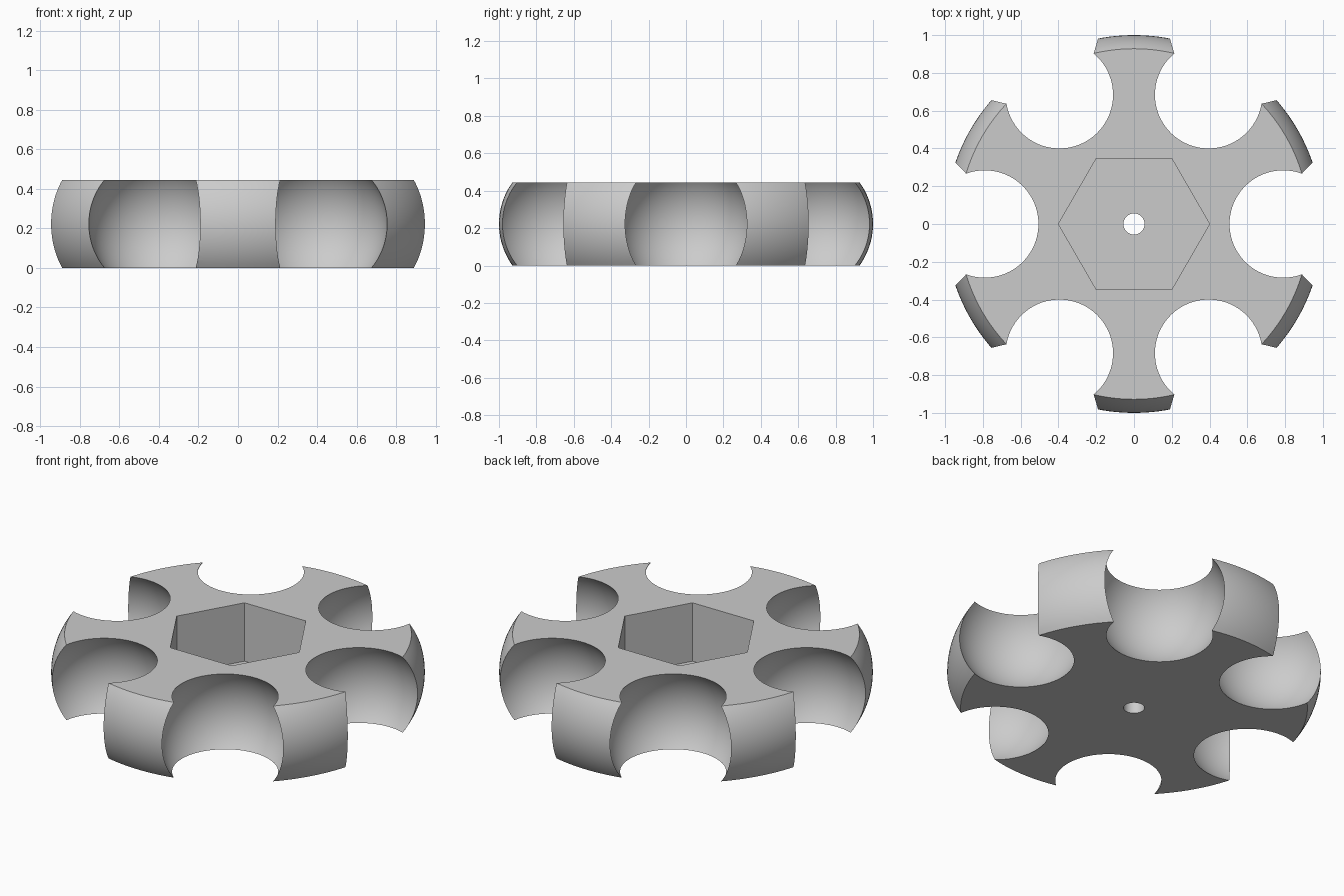
import bpy, bmesh
from math import pi, sin, cos, asin, radians
from mathutils import Matrix, Vector

cube = bpy.data.objects.get("Cube")
if cube:
    bpy.data.objects.remove(cube)

HEIGHT = 0.445
MID = HEIGHT / 2
CROWN = 0.38          # radius of the bulging rim profile
FLOOR = 0.10          # height of the pocket floor

grey = bpy.data.materials.new("plain grey")
grey.use_nodes = True
grey.diffuse_color = (0.6, 0.6, 0.6, 1)
grey.node_tree.nodes["Principled BSDF"].inputs["Base Color"].default_value = (0.6, 0.6, 0.6, 1)


def make_object(name, bm):
    bmesh.ops.recalc_face_normals(bm, faces=bm.faces)
    mesh = bpy.data.meshes.new(name)
    bm.to_mesh(mesh)
    bm.free()
    mesh.materials.append(grey)
    obj = bpy.data.objects.new(name, mesh)
    bpy.context.collection.objects.link(obj)
    return obj


def prism(name, sides, radius, bottom, top):
    bm = bmesh.new()
    ring = [Vector((radius * cos(2 * pi * i / sides), radius * sin(2 * pi * i / sides), bottom))
            for i in range(sides)]
    base = bm.faces.new([bm.verts.new(p) for p in ring])
    raised = bmesh.ops.extrude_face_region(bm, geom=[base])["geom"]
    bmesh.ops.translate(bm, vec=(0, 0, top - bottom),
                        verts=[g for g in raised if isinstance(g, bmesh.types.BMVert)])
    return make_object(name, bm)


# Disc with a crowned rim, turned around the z axis
STEPS, SEGMENTS = 20, 144
limit = asin(MID / CROWN)
bm = bmesh.new()
rings = []
for i in range(STEPS + 1):
    a = -limit + 2 * limit * i / STEPS
    r = 1 - CROWN + CROWN * cos(a)
    z = MID + CROWN * sin(a)
    rings.append([bm.verts.new((r * cos(2 * pi * k / SEGMENTS), r * sin(2 * pi * k / SEGMENTS), z))
                  for k in range(SEGMENTS)])
for low, high in zip(rings, rings[1:]):
    for k in range(SEGMENTS):
        n = (k + 1) % SEGMENTS
        bm.faces.new((low[k], low[n], high[n], high[k]))
bm.faces.new(rings[0])
bm.faces.new(rings[-1])
wheel = make_object("scooped_wheel", bm)

# Six ball-shaped scoops around the rim
bm = bmesh.new()
for i in range(6):
    place = Matrix.Rotation(i * pi / 3, 4, 'Z') @ Matrix.Translation((0.79, 0, MID))
    bmesh.ops.create_uvsphere(bm, u_segments=80, v_segments=48, radius=0.361, matrix=place)
scoops = make_object("scoop_cutter", bm)

# Hexagonal pocket and the axle hole below it
pocket = prism("pocket_cutter", 6, 0.4, FLOOR, HEIGHT + 0.2)
hole = prism("hole_cutter", 48, 0.056, -0.2, FLOOR + 0.1)

for cutter in (scoops, pocket, hole):
    cutter.hide_render = True
    mod = wheel.modifiers.new(cutter.name, 'BOOLEAN')
    mod.operation = 'DIFFERENCE'
    mod.solver = 'EXACT'
    mod.object = cutter

# Bake the cuts and drop the cutters
bpy.context.view_layer.update()
graph = bpy.context.evaluated_depsgraph_get()
cut_mesh = bpy.data.meshes.new_from_object(wheel.evaluated_get(graph))
wheel.modifiers.clear()
wheel.data = cut_mesh
cut_mesh.name = "scooped_wheel"
cut_mesh.materials.clear()
cut_mesh.materials.append(grey)
for face in cut_mesh.polygons:
    face.material_index = 0
for cutter in (scoops, pocket, hole):
    bpy.data.objects.remove(cutter)

for obj in bpy.context.selected_objects:
    obj.select_set(False)
wheel.select_set(True)
bpy.context.view_layer.objects.active = wheel
bpy.ops.object.shade_smooth_by_angle(angle=radians(25))
